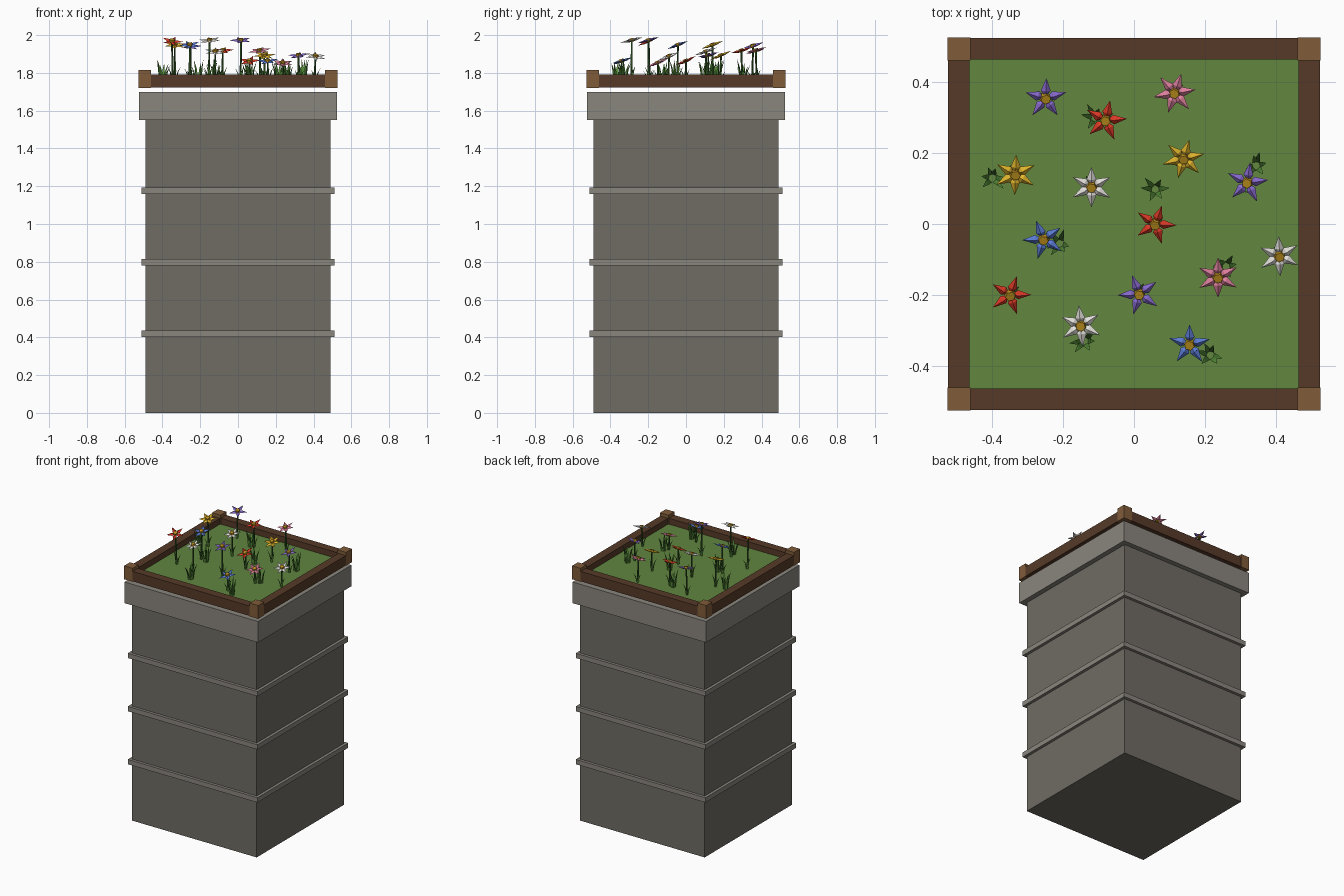
import bpy, bmesh, math, random
from mathutils import Vector, Matrix

if "Cube" in bpy.data.objects:
    bpy.data.objects.remove(bpy.data.objects["Cube"])

random.seed(4)
GRASS_Z = 1.75


def material(name, rgb):
    m = bpy.data.materials.new(name)
    lin = [((c / 255 + 0.055) / 1.055) ** 2.4 for c in rgb]
    m.diffuse_color = (*lin, 1)
    m.use_nodes = True
    m.node_tree.nodes["Principled BSDF"].inputs["Base Color"].default_value = m.diffuse_color
    return m


STONE = material("stone", (112, 108, 100))
TRIM = material("light_stone", (138, 133, 125))
RAIL = material("dark_wood", (86, 58, 40))
POST = material("light_wood", (128, 92, 58))
LAWN = material("lawn", (98, 134, 64))
BLADE = material("blade", (84, 140, 56))
STEM = material("stem", (52, 92, 38))
CORE = material("flower_centre", (190, 145, 30))
PETAL = {n: material(n + "_petal", c) for n, c in {
    "purple": (135, 105, 205), "pink": (225, 130, 160), "red": (222, 58, 38),
    "yellow": (228, 184, 45), "white": (228, 226, 220), "blue": (92, 125, 215)}.items()}


def finish(bm, name, mats):
    bmesh.ops.recalc_face_normals(bm, faces=bm.faces)
    me = bpy.data.meshes.new(name)
    bm.to_mesh(me)
    bm.free()
    for m in mats:
        me.materials.append(m)
    ob = bpy.data.objects.new(name, me)
    bpy.context.collection.objects.link(ob)
    return ob


def box(name, x0, x1, y0, y1, z0, z1, mat):
    bm = bmesh.new()
    mtx = (Matrix.Translation(((x0 + x1) / 2, (y0 + y1) / 2, (z0 + z1) / 2))
           @ Matrix.Diagonal((x1 - x0, y1 - y0, z1 - z0, 1)))
    bmesh.ops.create_cube(bm, size=1, matrix=mtx)
    return finish(bm, name, [mat])


def slab(name, h, z0, z1, mat):
    return box(name, -h, h, -h, h, z0, z1, mat)


def add_faces(bm, pts, faces, mat=0):
    vs = [bm.verts.new(p) for p in pts]
    for f in faces:
        bm.faces.new([vs[i] for i in f]).material_index = mat


def tube(bm, a, b, r0, r1, sides, mat):
    # straight tapered prism between two points
    q = (b - a).to_track_quat('Z', 'Y')
    ring = [Vector((math.cos(t), math.sin(t), 0))
            for t in (2 * math.pi * i / sides for i in range(sides))]
    pts = [a + q @ (v * r0) for v in ring] + [b + q @ (v * r1) for v in ring]
    faces = [(i, (i + 1) % sides, sides + (i + 1) % sides, sides + i) for i in range(sides)]
    faces += [tuple(range(sides)), tuple(range(sides, 2 * sides))]
    add_faces(bm, pts, faces, mat)


def blade(bm, base, ang, length, lean, w, mat):
    # pointed grass blade leaning outwards
    d = Vector((math.cos(ang), math.sin(ang), 0))
    s = Vector((-d.y, d.x, 0))
    up = Vector((0, 0, 1))
    mid = base + d * lean * 0.4 + up * length * 0.6
    pts = [base - s * w, base + s * w, base + d * w, mid - s * w * 0.8,
           mid + s * w * 0.8, mid + d * w * 0.7, base + d * lean + up * length]
    add_faces(bm, pts, [(0, 1, 4, 3), (1, 2, 5, 4), (2, 0, 3, 5),
                        (3, 4, 6), (4, 5, 6), (5, 3, 6), (0, 2, 1)], mat)


# stone pillar
slab("pillar", 0.49, 0, 1.55, STONE)
for i, z in enumerate((0.42, 0.797, 1.175)):
    slab(f"band_{i + 1}", 0.51, z - 0.017, z + 0.017, TRIM)
slab("cap", 0.525, 1.55, 1.70, TRIM)

# planter frame and lawn
slab("lawn", 0.466, 1.725, GRASS_Z, LAWN)
for s, side in ((-1, "front"), (1, "back")):
    a, b = sorted((s * 0.465, s * 0.525))
    box(f"rail_{side}", -0.465, 0.465, a, b, 1.722, 1.792, RAIL)
for s, side in ((-1, "left"), (1, "right")):
    a, b = sorted((s * 0.465, s * 0.525))
    box(f"rail_{side}", a, b, -0.465, 0.465, 1.722, 1.792, RAIL)
for sx in (-1, 1):
    for sy in (-1, 1):
        x, y = sx * 0.494, sy * 0.494
        box("corner_post", x - 0.033, x + 0.033, y - 0.033, y + 0.033, 1.72, 1.815, POST)


def flower(i, colour, x, y, z, phase):
    bm = bmesh.new()
    head = Vector((x, y, z))
    base = Vector((x + random.uniform(-.006, .006), y + random.uniform(-.006, .006), GRASS_Z))
    tube(bm, base, head, 0.006, 0.005, 5, 1)
    # leaves at the foot of the stem
    for k in range(3):
        blade(bm, base, phase + k * 2.1, random.uniform(.06, .09), 0.03, 0.007, 3)
    # ridged petals on a head tilted to the front
    rot = Matrix.Rotation(math.radians(random.uniform(14, 24)), 3, 'X') \
        @ Matrix.Rotation(math.radians(random.uniform(-8, 8)), 3, 'Y')
    n = 6 if colour in ("white", "yellow", "pink") else 5
    for k in range(n):
        r = rot @ Matrix.Rotation(math.radians(phase + 360 * k / n), 3, 'Z')
        pts = [(0.004, 0, 0), (0.023, -0.014, 0.001), (0.061, 0, 0.004),
               (0.023, 0.014, 0.001), (0.023, 0, 0.010), (0.023, 0, -0.004)]
        add_faces(bm, [head + r @ Vector(p) for p in pts],
                  [(0, 1, 4), (1, 2, 4), (2, 3, 4), (3, 0, 4),
                   (1, 0, 5), (2, 1, 5), (3, 2, 5), (0, 3, 5)], 0)
    n_up = rot @ Vector((0, 0, 1))
    tube(bm, head - n_up * 0.004, head + n_up * 0.013, 0.017, 0.014, 6, 2)
    finish(bm, f"flower_{colour}_{i}", [PETAL[colour], STEM, CORE, BLADE])


# flowers: colour, x, y, head height, petal angle
for i, f in enumerate([
        ("purple", -.25, .355, 1.94, 88), ("pink", .115, .37, 1.915, 72),
        ("red", -.08, .293, 1.915, 78), ("yellow", -.335, .14, 1.945, 88),
        ("yellow", .14, .185, 1.89, 75), ("white", -.12, .105, 1.91, 90),
        ("purple", .32, .117, 1.89, 82), ("red", .06, 0, 1.86, 72),
        ("blue", -.255, -.043, 1.945, 110), ("pink", .237, -.15, 1.85, 90),
        ("white", .41, -.09, 1.885, 92), ("red", -.35, -.2, 1.965, 72),
        ("purple", .015, -.198, 1.97, 110), ("white", -.15, -.287, 1.97, 95),
        ("blue", .157, -.34, 1.86, 90)]):
    flower(i + 1, *f)

# grass tufts
for i, (x, y) in enumerate([(-.11, .30), (-.40, .13), (.06, .098), (.345, .165),
                            (-.21, -.055), (.215, -.37), (-.14, -.33), (.26, -.12)]):
    bm = bmesh.new()
    for k in range(6):
        a = k * math.tau / 6 + random.uniform(-.3, .3)
        p = Vector((x + math.cos(a) * 0.01, y + math.sin(a) * 0.01, GRASS_Z))
        blade(bm, p, a, random.uniform(.08, .125), random.uniform(.018, .035), 0.008, 0)
    finish(bm, f"grass_tuft_{i + 1}", [BLADE])
